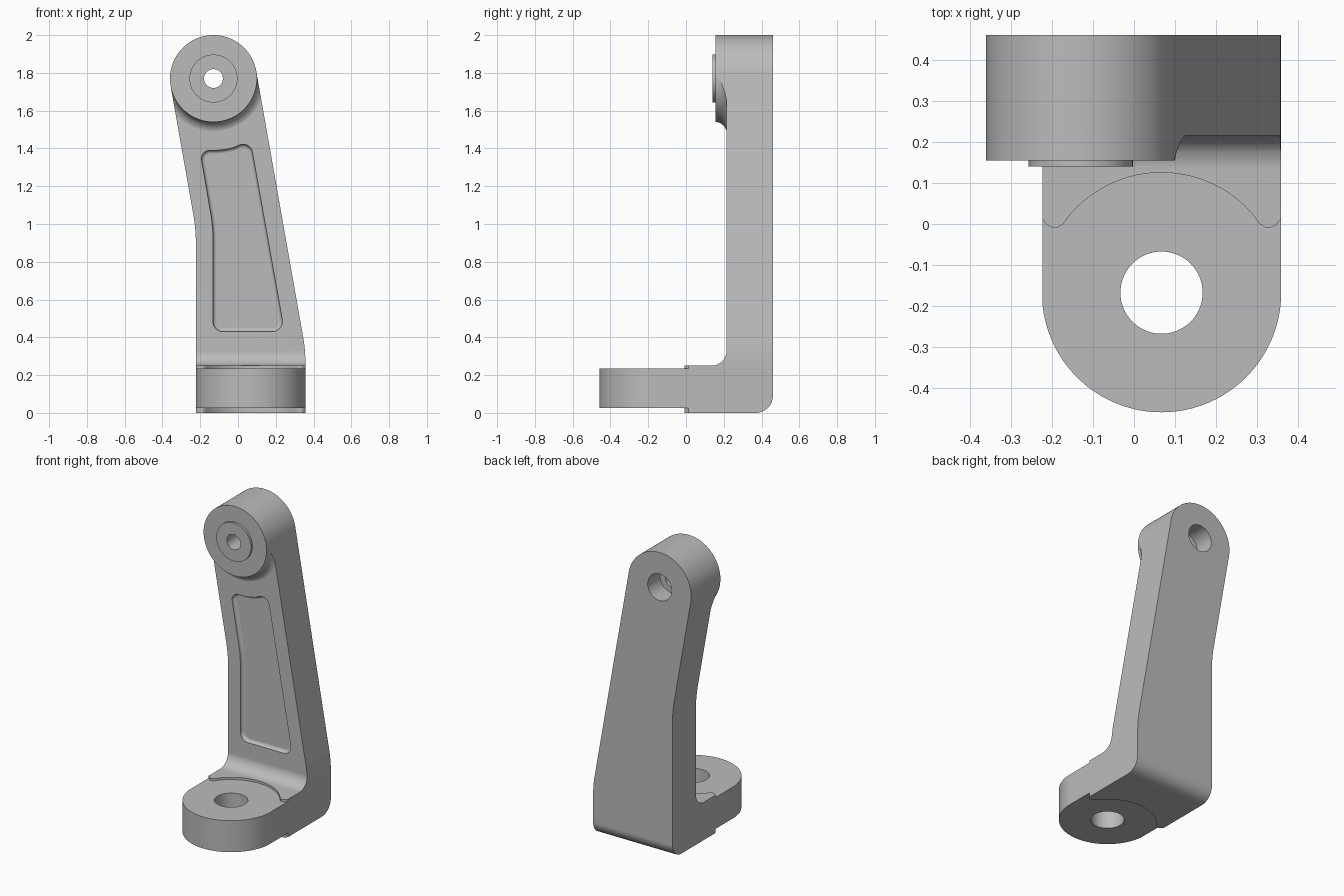
import bpy, bmesh
from math import cos, sin, tan, pi, radians
from mathutils import Vector

if "Cube" in bpy.data.objects:
    bpy.data.objects.remove(bpy.data.objects["Cube"])

BOSS_X, BOSS_Z, BOSS_R = -0.13, 1.77, 0.23
LUG_X, LUG_Y, LUG_R = 0.067, -0.167, 0.291
LEFT, RIGHT = -0.223, 0.357
LEAN = tan(radians(10))


def arc(cx, cy, r, start, end, n):
    """Points along an arc, angles in degrees."""
    angles = [radians(start + (end - start) * i / n) for i in range(n + 1)]
    return [(cx + r * cos(a), cy + r * sin(a)) for a in angles]


def rounded(points, steps=8):
    """Polygon whose points may carry a third value, the corner radius."""
    out = []
    for i, pt in enumerate(points):
        p = Vector(pt[:2])
        if len(pt) < 3:
            out.append(p)
            continue
        a = (Vector(points[i - 1][:2]) - p).normalized()
        b = (Vector(points[(i + 1) % len(points)][:2]) - p).normalized()
        half = a.angle(b) / 2
        centre = p + (a + b).normalized() * pt[2] / sin(half)
        reach = pt[2] / tan(half)
        v, w = p + a * reach - centre, p + b * reach - centre
        turn = pi - 2 * half
        for k in range(steps + 1):
            s = k / steps
            out.append(centre + (v * sin((1 - s) * turn) + w * sin(s * turn)) / sin(turn))
    return out


def finish(name, bm):
    bmesh.ops.recalc_face_normals(bm, faces=bm.faces)
    mesh = bpy.data.meshes.new(name)
    bm.to_mesh(mesh)
    bm.free()
    obj = bpy.data.objects.new(name, mesh)
    bpy.context.collection.objects.link(obj)
    return obj


def loft(bm, rings):
    """Skin closed rings and cap both ends; returns the last ring."""
    loops = [[bm.verts.new(co) for co in ring] for ring in rings]
    n = len(loops[0])
    for lo, hi in zip(loops, loops[1:]):
        for i in range(n):
            j = (i + 1) % n
            bm.faces.new((lo[i], lo[j], hi[j], hi[i]))
    bm.faces.new(loops[0])
    bm.faces.new(loops[-1])
    return loops[-1]


def prism(name, points, axis, low, high, soften=0):
    """Extrude a 2D outline along an axis, optionally rounding the far rim."""
    place = {"x": lambda a, b, t: (t, a, b),
             "y": lambda a, b, t: (a, t, b),
             "z": lambda a, b, t: (a, b, t)}[axis]
    bm = bmesh.new()
    end = loft(bm, [[place(p[0], p[1], t) for p in points] for t in (low, high)])
    if soften:
        rim = [e for e in bm.edges if e.verts[0] in end and e.verts[1] in end]
        bmesh.ops.recalc_face_normals(bm, faces=bm.faces)
        bmesh.ops.bevel(bm, geom=rim, offset=soften, segments=4, profile=0.5, affect="EDGES")
    return finish(name, bm)


def turned(name, profile, sides=96):
    """Revolve (radius, y) pairs about the boss axis."""
    bm = bmesh.new()
    loft(bm, [[(x, y, z) for x, z in arc(BOSS_X, BOSS_Z, r, 0, 360, sides)[:-1]]
              for r, y in profile])
    return finish(name, bm)


def combine(target, tool, operation):
    mod = target.modifiers.new(operation.title(), "BOOLEAN")
    mod.object, mod.operation, mod.solver = tool, operation, "EXACT"
    bpy.context.view_layer.objects.active = target
    bpy.ops.object.modifier_apply(modifier=mod.name)
    bpy.data.objects.remove(tool)


# L-shaped side section: upright arm and foot
bracket = prism("bracket", rounded([
    (-0.6, 0), (0.46, 0, 0.09), (0.46, 2.2), (0.215, 2.2),
    (0.215, 0.25, 0.08), (-0.6, 0.25)]), "x", -0.6, 0.6)

# Raised boss with a filleted root and a thin collar
root = [(y, z) for z, y in arc(0.155, 0.291, 0.061, 270, 360, 10)]
boss = turned("boss", [(0.127, 0.14), (0.127, 0.155)] + root + [(0.291, 0.3)])
combine(bracket, boss, "UNION")

# Front silhouette: leaning arm with a round head
head = arc(BOSS_X, BOSS_Z, BOSS_R, 10, 190, 48)
right_bend = head[0][1] - (RIGHT - head[0][0]) / LEAN
left_bend = head[-1][1] - (LEFT - head[-1][0]) / LEAN
outline = [(LEFT, -0.1), (RIGHT, -0.1), (RIGHT, right_bend, 0.8)] + head + [(LEFT, left_bend, 0.9)]
combine(bracket, prism("silhouette", rounded(outline), "y", -1, 1), "INTERSECT")

# Round end of the foot
plan = arc(LUG_X, LUG_Y, LUG_R, 180, 360, 72) + [(0.7, LUG_Y), (0.7, 0.7), (-0.6, 0.7), (-0.6, LUG_Y)]
combine(bracket, prism("foot_plan", plan, "z", -0.5, 2.5), "INTERSECT")

# Shallow circular steps above and below the lug, ending in rounded horns
horn = [(0.32, 0.03), (0.29, 0.013), (0.279, -0.002), (0.267, -0.008), (0.252, -0.008), (0.239, 0)]
step = ([(-0.6, -0.7), (-0.6, 0.03)] + [(LUG_X - dx, y) for dx, y in horn]
        + arc(LUG_X, LUG_Y, 0.292, 141, 39, 48)
        + [(LUG_X + dx, y) for dx, y in reversed(horn)] + [(0.7, 0.03), (0.7, -0.7)])
for low, high in ((0.235, 0.3), (-0.1, 0.027)):
    combine(bracket, prism("step_cutter", step, "z", low, high), "DIFFERENCE")

# Lug hole, and the stepped bore through the boss
lug_hole = arc(LUG_X, LUG_Y, 0.1, 0, 360, 64)[:-1]
combine(bracket, prism("lug_hole", lug_hole, "z", -0.5, 0.5), "DIFFERENCE")
bore = turned("bore", [(0.05, 0), (0.05, 0.33), (0.088, 0.33), (0.088, 0.6)], 64)
combine(bracket, bore, "DIFFERENCE")

# Shallow pocket in the front of the arm, its top edge following the boss
pocket = [(-0.133, 0.43, 0.055), (0.246, 0.43, 0.055), (0.065, 1.444, 0.05)]
pocket += arc(BOSS_X, BOSS_Z, 0.38, 287, 268, 8)
pocket += [(-0.203, 1.395, 0.045), (-0.133, 0.99, 0.8)]
combine(bracket, prism("pocket", rounded(pocket), "y", 0.1, 0.238, 0.02), "DIFFERENCE")

# Plain grey metal
grey = bpy.data.materials.new("grey_metal")
grey.use_nodes = True
colour = (0.5, 0.5, 0.5, 1)
grey.diffuse_color = colour
grey.node_tree.nodes["Principled BSDF"].inputs["Base Color"].default_value = colour
bracket.data.materials.clear()
bracket.data.materials.append(grey)
for face in bracket.data.polygons:
    face.material_index = 0

# Smooth curves, crisp edges, flat broad faces
bpy.ops.object.select_all(action="DESELECT")
bracket.select_set(True)
bpy.context.view_layer.objects.active = bracket
bpy.ops.object.shade_smooth_by_angle(angle=radians(30))
weighted = bracket.modifiers.new("Weighted normals", "WEIGHTED_NORMAL")
weighted.keep_sharp = True
